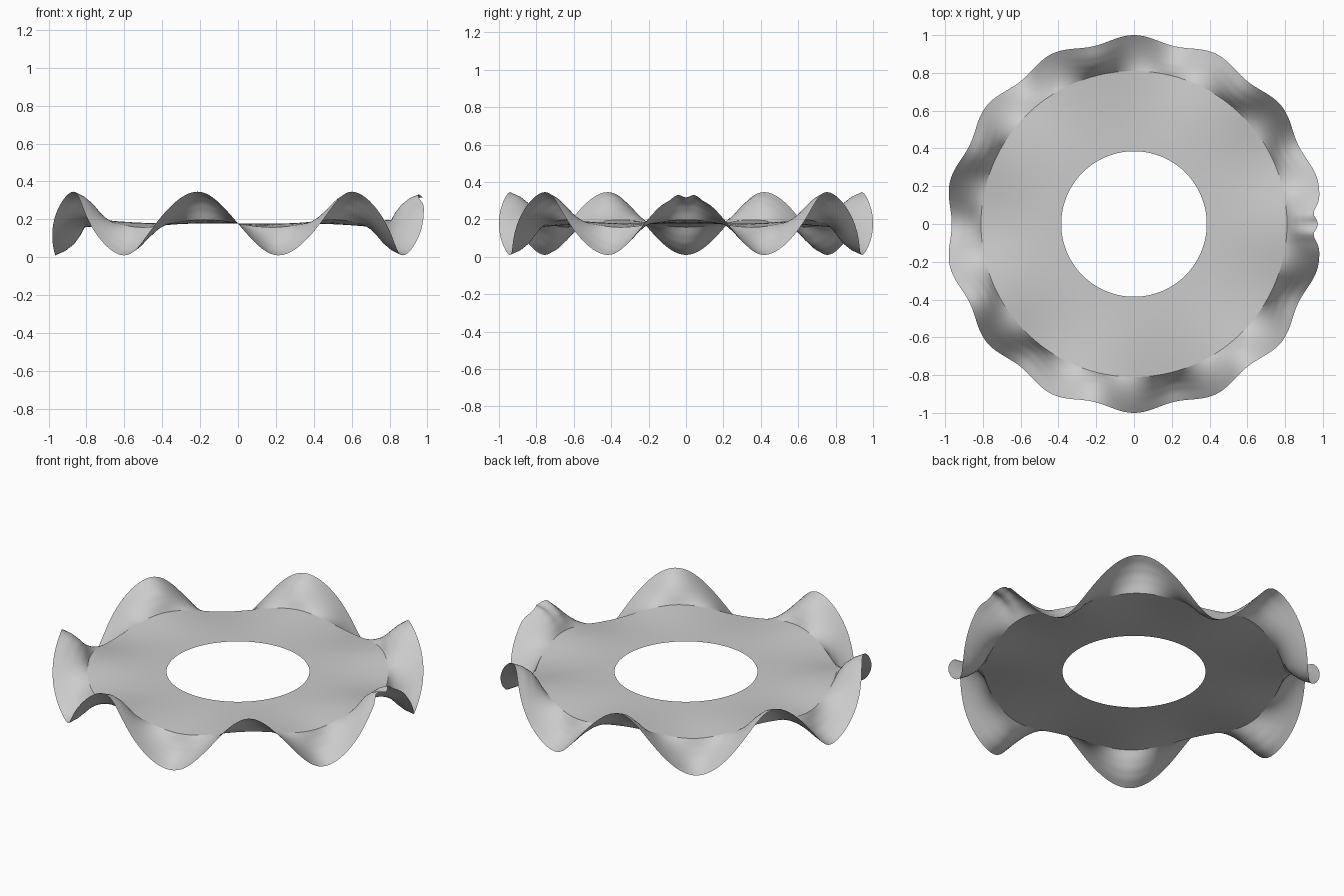
import bpy, bmesh, math

if "Cube" in bpy.data.objects:
    bpy.data.objects.remove(bpy.data.objects["Cube"])

WAVES, SEG, Z0 = 7, 280, 0.178

grey = bpy.data.materials.new("plain grey")
grey.diffuse_color = (0.6, 0.6, 0.6, 1)
grey.use_nodes = True
grey.node_tree.nodes["Principled BSDF"].inputs["Base Color"].default_value = grey.diffuse_color


def lerp_profile(pts, t):
    # smooth-ish interpolation through evenly spaced stations
    s = t * (len(pts) - 1)
    i = min(int(s), len(pts) - 2)
    f = s - i
    return tuple(a + (b - a) * f for a, b in zip(pts[i], pts[i + 1]))


def sheet(name, rows, point):
    """Closed ring sheet: point(t, angle) for t from inner to outer edge."""
    bm = bmesh.new()
    rings = [[bm.verts.new(point(j / rows, 2 * math.pi * i / SEG)) for i in range(SEG)]
             for j in range(rows + 1)]
    for a, b in zip(rings, rings[1:]):
        for i in range(SEG):
            k = (i + 1) % SEG
            bm.faces.new((a[i], b[i], b[k], a[k]))
    mesh = bpy.data.meshes.new(name)
    bm.to_mesh(mesh)
    bm.free()
    mesh.materials.append(grey)
    mesh.shade_smooth()
    ob = bpy.data.objects.new(name, mesh)
    bpy.context.collection.objects.link(ob)
    return ob


def wave(a):
    # seven crests, one of them at +x
    return math.cos(WAVES * a)


# flat annular disc, rippling slightly towards its edge
def disc_point(t, a):
    r = 0.385 + 0.425 * t
    return (r * math.cos(a), r * math.sin(a), Z0 + 0.02 * t * t * wave(a))


# ruffled rim: (radius at crest, radius at crossing, height at crest)
RIM = [(0.81, 0.81, 0.02), (0.832, 0.855, 0.063), (0.865, 0.905, 0.108),
       (0.912, 0.953, 0.145), (0.965, 1.0, 0.168)]


def rim_point(t, a):
    rc, rz, h = lerp_profile(RIM, t)
    w = wave(a)
    r = rz + (rc - rz) * w * w
    z = Z0 + h * w
    # crumpled seam at +x
    d = math.atan2(math.sin(a), math.cos(a))
    fade = math.exp(-(d / 0.10) ** 2) * t * t
    r += fade * (0.02 * math.cos(d * 42) - 0.01)
    z -= fade * (0.018 + 0.012 * math.cos(d * 60))
    return (r * math.cos(a), r * math.sin(a), z)


sheet("disc", 6, disc_point)
sheet("ruffled_rim", 12, rim_point)
